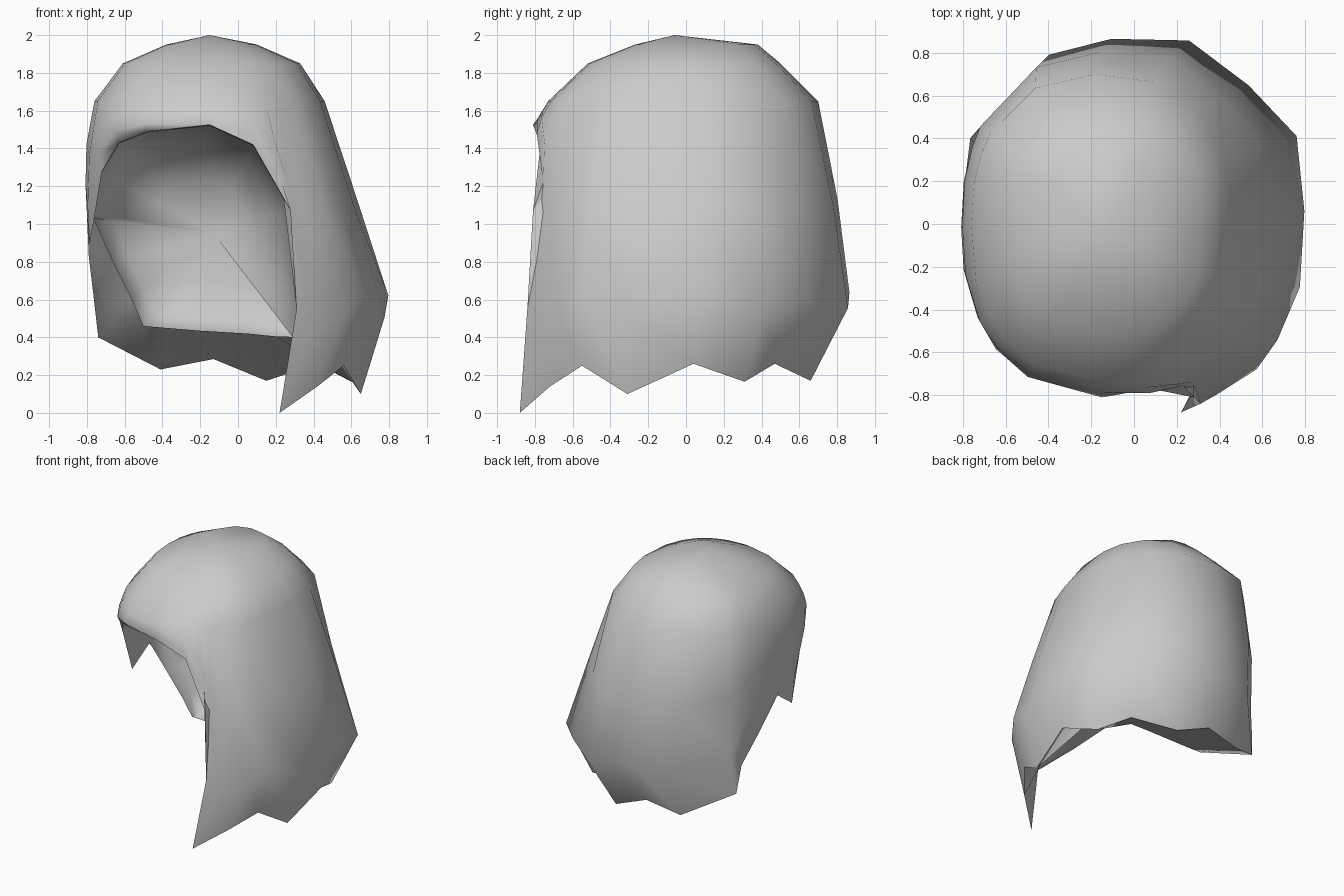
import bpy, bmesh, math
from mathutils import Vector

cube = bpy.data.objects.get("Cube")
if cube:
    bpy.data.objects.remove(cube, do_unlink=True)

# Outline of the shell by height: z, left edge, right edge, front edge, back edge
OUTLINE = [
    (0.00, -.72, .60, -.92, .58), (0.10, -.74, .65, -.91, .63),
    (0.55, -.78, .82, -.86, .88), (1.10, -.81, .64, -.82, .81),
    (1.52, -.80, .53, -.81, .73), (1.65, -.76, .46, -.73, .70),
    (1.85, -.61, .33, -.52, .50), (1.95, -.38, .10, -.27, .38),
]
POLE = Vector((-.15, -.06, 2.0))
TOP_LEVELS = (1.95, 1.85, 1.65)
LOWER = (.38, .74)          # rows between the dome and the hem
POWER = 2 / 2.35            # roundness of the cross-section

# Torn hem, counter-clockwise from the strand tip: hem point, crown angle
HEM = [
    ((.22, -.88, .00), -50), ((.42, -.72, .14), -42), ((.56, -.55, .25), -34),
    ((.65, -.31, .10), -18), ((.70, .04, .26), 4), ((.60, .31, .165), 22),
    ((.42, .47, .26), 46), ((.15, .66, .17), 70), ((-.13, .68, .285), 92),
    ((-.41, .655, .23), 117), ((-.74, .43, .40), 146), ((-.765, .40, .62), 156),
    ((-.79, .20, .83), 167), ((-.80, -.02, 1.05), 180),
]
# Face opening, from the cheek spike over the brow and down the strand
OPENING = [
    ((-.785, -.20, .89), 195), ((-.72, -.41, 1.28), 212),
    ((-.63, -.55, 1.43), 226), ((-.48, -.68, 1.49), 242),
    ((-.15, -.81, 1.525), 268), ((.08, -.77, 1.42), 283),
    ((.28, -.81, 1.07), 295), ((.31, -.84, .55), 303),
]
# Lower edge of the cavity, one point for each hem point
LINING = [
    (.29, -.76, .40), (.33, -.67, .40), (.40, -.50, .40), (.44, -.28, .40),
    (.44, -.02, .40), (.38, .15, .40), (.20, .205, .405), (.05, .19, .42),
    (-.20, .17, .435), (-.38, .15, .45), (-.50, .14, .46), (-.56, .11, .60),
    (-.66, .06, .80), (-.765, -.01, 1.03),
]
EDGE = Vector((0, .05, -.005))      # cloth thickness around the opening
SPIKE_RISE = Vector((.02, 0, .17))  # the cheek spike hangs below the cavity
CAVITY = Vector((-.13, .36, .95))
CAVITY_ROWS = ((1.0, .4), (.85, .75), (.5, .95))   # width, depth
FLAT_COLUMN = 6                     # the back corner is cut flat here


def outline(z):
    """Interpolated edges of the shell at a height."""
    z = min(max(z, OUTLINE[0][0]), OUTLINE[-1][0])
    for a, b in zip(OUTLINE, OUTLINE[1:]):
        if z <= b[0]:
            t = (z - a[0]) / (b[0] - a[0])
            return [p + (q - p) * t for p, q in zip(a[1:], b[1:])]


def angle_near(p, guess):
    """Angle of a point on the cross-section, unwrapped to lie near a guess."""
    left, right, front, back = outline(p[2])
    u = (p[0] - (left + right) / 2) / ((right - left) / 2)
    v = p[1] / (back if p[1] > 0 else -front)
    a = math.atan2(math.copysign(abs(v) ** (1 / POWER), v),
                   math.copysign(abs(u) ** (1 / POWER), u))
    return a + 2 * math.pi * round((guess - a) / (2 * math.pi))


def shell_point(angle, z):
    left, right, front, back = outline(z)
    c, s = math.cos(angle), math.sin(angle)
    x = (left + right) / 2 + math.copysign(abs(c) ** POWER, c) * (right - left) / 2
    y = abs(s) ** POWER * (back if s > 0 else front)
    return Vector((x, y, z))


# Inner edge of the whole loop
inner_loop = [Vector(p) for p in LINING] + [Vector(p) + EDGE for p, _ in OPENING]
inner_loop[len(LINING)] += SPIKE_RISE

# Each column runs down the outside, under the hem and into the cavity
bm = bmesh.new()
columns = []
for (hem, degrees), inner in zip(HEM + OPENING, inner_loop):
    top = math.radians(degrees)
    low = angle_near(hem, top)
    base = TOP_LEVELS[-1]
    pts = [shell_point(top, z) for z in TOP_LEVELS]
    pts += [shell_point(top + (low - top) * f, base + (hem[2] - base) * f)
            for f in LOWER]
    pts += [Vector(hem), inner]
    for width, depth in CAVITY_ROWS:
        p = CAVITY + (inner - CAVITY) * width
        p.y = inner.y + (CAVITY.y - inner.y) * depth
        pts.append(p)
    columns.append([bm.verts.new(p) for p in pts])

# Flatten the back corner between its neighbours
for row in (3, 4):
    before, after = (columns[FLAT_COLUMN + k][row].co for k in (-1, 1))
    vert = columns[FLAT_COLUMN][row]
    vert.co = vert.co.lerp((before + after) / 2, .6)

crown = bm.verts.new(POLE)
hollow = bm.verts.new(CAVITY)
for i, col in enumerate(columns):
    nxt = columns[(i + 1) % len(columns)]
    bm.faces.new((crown, col[0], nxt[0]))
    bm.faces.new((hollow, nxt[-1], col[-1]))
    for j in range(len(col) - 1):
        bm.faces.new((col[j], col[j + 1], nxt[j + 1], nxt[j]))
bmesh.ops.recalc_face_normals(bm, faces=bm.faces)

mesh = bpy.data.meshes.new("hood_shell")
bm.to_mesh(mesh)
bm.free()
hood = bpy.data.objects.new("hood_shell", mesh)
bpy.context.collection.objects.link(hood)

# Single plain grey
grey = bpy.data.materials.new("light_grey")
grey.use_nodes = True
colour = (.6, .6, .6, 1)
grey.diffuse_color = colour
grey.node_tree.nodes["Principled BSDF"].inputs["Base Color"].default_value = colour
mesh.materials.append(grey)

# Smooth cloth with crisp hem edges
bpy.ops.object.select_all(action='DESELECT')
hood.select_set(True)
bpy.context.view_layer.objects.active = hood
bpy.ops.object.shade_smooth_by_angle(angle=math.radians(60))
